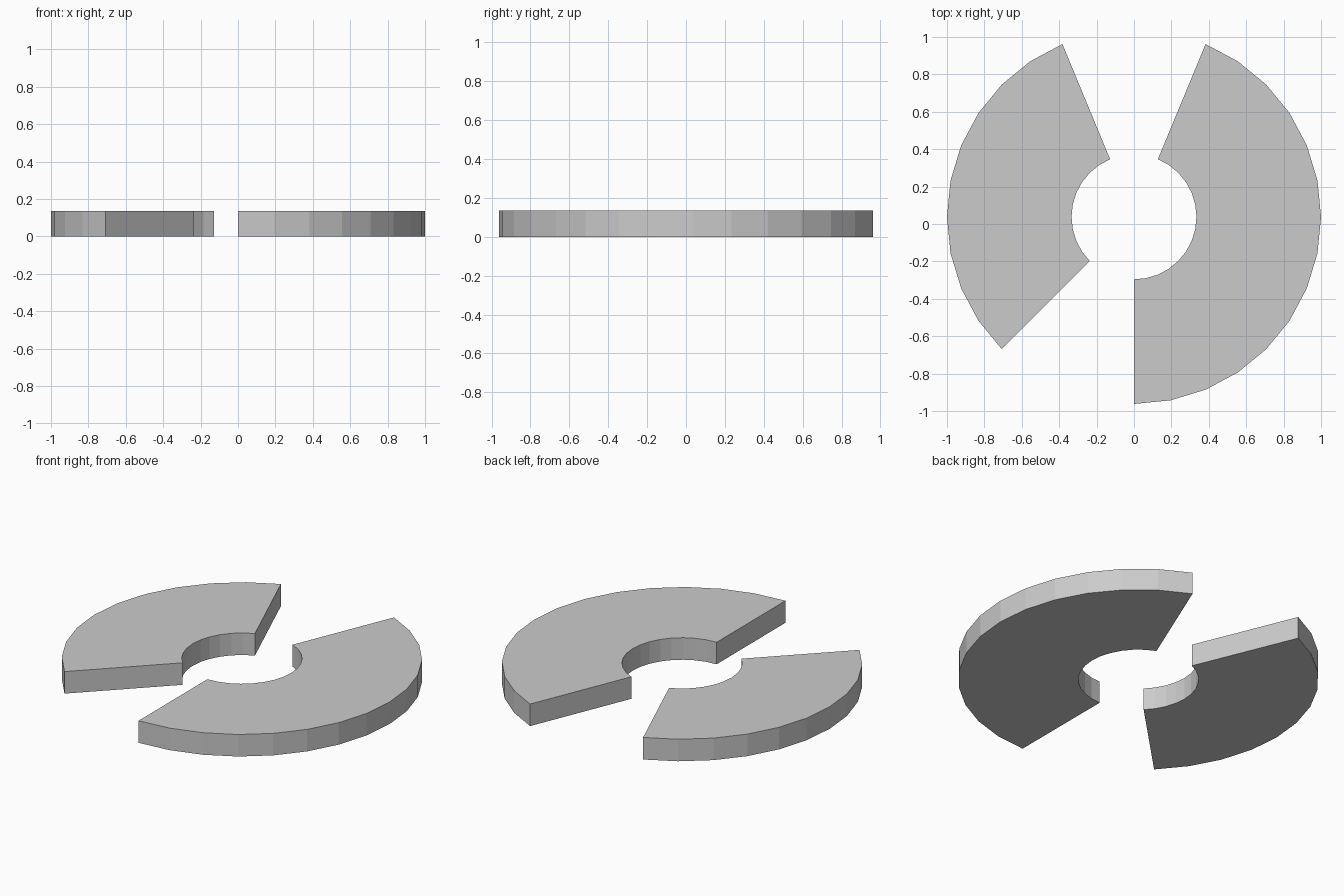
import bpy, bmesh
from math import radians, cos, sin

if "Cube" in bpy.data.objects:
    bpy.data.objects.remove(bpy.data.objects["Cube"])

R_OUT, R_IN, HEIGHT, CY = 1.0, 0.334, 0.135, 0.038
STEP = 11.25  # 32-sided ring


def ring_sector(name, start, segments):
    """Flat-faced slab covering part of a ring, extruded upwards."""
    angles = [radians(start + STEP * i) for i in range(segments + 1)]
    bm = bmesh.new()
    outer = [bm.verts.new((R_OUT * cos(a), R_OUT * sin(a) + CY, 0)) for a in angles]
    inner = [bm.verts.new((R_IN * cos(a), R_IN * sin(a) + CY, 0)) for a in angles]
    for i in range(segments):
        bm.faces.new((inner[i], outer[i], outer[i + 1], inner[i + 1]))
    ext = bmesh.ops.extrude_face_region(bm, geom=bm.faces[:], use_keep_orig=True)
    top = [v for v in ext["geom"] if isinstance(v, bmesh.types.BMVert)]
    bmesh.ops.translate(bm, vec=(0, 0, HEIGHT), verts=top)
    bmesh.ops.recalc_face_normals(bm, faces=bm.faces[:])
    mesh = bpy.data.meshes.new(name)
    bm.to_mesh(mesh)
    bm.free()
    obj = bpy.data.objects.new(name, mesh)
    bpy.context.collection.objects.link(obj)
    return obj


# Large right-hand sector and smaller left-hand sector
ring_sector("right_ring_sector", -90, 14)
ring_sector("left_ring_sector", 112.5, 10)
